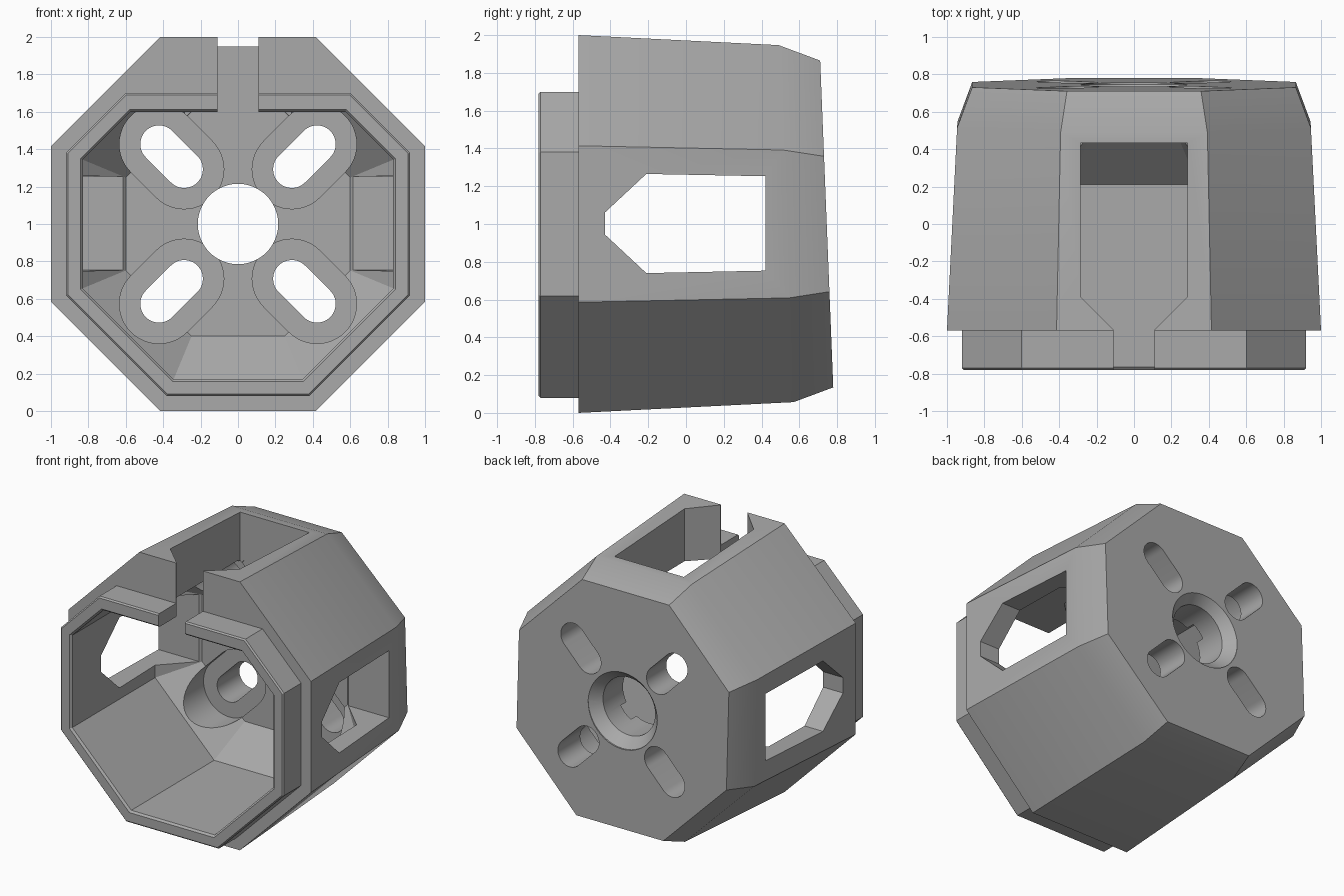
import bpy
import bmesh
import math

if "Cube" in bpy.data.objects:
    bpy.data.objects.remove(bpy.data.objects["Cube"])

R2 = math.sqrt(2)
grey = bpy.data.materials.new("plain grey")
grey.diffuse_color = (0.4, 0.4, 0.4, 1)
grey.use_nodes = True
grey.node_tree.nodes["Principled BSDF"].inputs["Base Color"].default_value = grey.diffuse_color


def loft(name, rings):
    """Closed solid through rings of matching 3D points."""
    bm = bmesh.new()
    loops = [[bm.verts.new(p) for p in ring] for ring in rings]
    n = len(loops[0])
    for a, b in zip(loops, loops[1:]):
        for i in range(n):
            bm.faces.new((a[i], a[(i + 1) % n], b[(i + 1) % n], b[i]))
    bm.faces.new(loops[0])
    bm.faces.new(loops[-1])
    bmesh.ops.recalc_face_normals(bm, faces=bm.faces)
    mesh = bpy.data.meshes.new(name)
    bm.to_mesh(mesh)
    bm.free()
    mesh.materials.append(grey)
    obj = bpy.data.objects.new(name, mesh)
    bpy.context.collection.objects.link(obj)
    return obj


def octagon(y, a, cap=9, tilt=0, taper=0):
    """Octagon of apothem a round z = 1, cut flat at cap, plane tilted."""
    pts = []
    for k in range(8):
        t = math.radians(22.5 + 45 * k)
        r = a / math.cos(math.pi / 8)
        x, z = r * math.cos(t), r * math.sin(t)
        s = 1 + taper * tilt * z / a
        x, z = x * s, z * s
        if 1 + z > cap:
            z = cap - 1
            x = math.copysign(a * R2 - z, x)
        pts.append((x, y - tilt * z, 1 + z))
    return pts


def stadium(cx, cz, half, r, y, sign=1, n=24):
    """Rounded slot outline along a diagonal (a circle when half is 0)."""
    base = math.atan2(sign, 1)
    pts = []
    for end in (1, -1):
        for i in range(n + 1 if half else n):
            t = base + (0 if end == 1 else math.pi) - math.pi / 2 + math.pi * i / n
            ox, oz = end * half * math.cos(base), end * half * math.sin(base)
            pts.append((cx + ox + r * math.cos(t), y, cz + oz + r * math.sin(t)))
    return pts


def boolean(target, tool, op):
    mod = target.modifiers.new(op.lower(), 'BOOLEAN')
    mod.operation, mod.solver, mod.object = op, 'EXACT', tool
    bpy.context.view_layer.objects.active = target
    bpy.ops.object.modifier_apply(modifier=mod.name)
    bpy.data.objects.remove(tool)


# Tapered octagonal shell with a slanted, bevelled back
housing = loft("housing", [
    octagon(-0.57, 1.0),
    octagon(0.53, 0.945, tilt=0.042, taper=0.05),
    octagon(0.745, 0.865, tilt=0.04)])

# Stepped front lip with a fine edge bevel
lip = loft("front_lip", [
    octagon(-0.4, 0.92, 1.70), octagon(-0.77, 0.92, 1.70),
    octagon(-0.78, 0.91, 1.69)])
boolean(housing, lip, 'UNION')

# Cavity, with a sloped transition to the rear wall
cavity = loft("cavity", [
    octagon(-0.80, 0.86, 1.63), octagon(-0.765, 0.83, 1.60),
    octagon(0.21, 0.83, 1.60), octagon(0.435, 0.60, 1.60)])
boolean(housing, cavity, 'DIFFERENCE')

# Top opening narrowing to a slit through the lip
half = [(0.285, 0.433), (0.285, -0.39), (0.11, -0.565), (0.11, -0.9)]
outline = half + [(-x, y) for x, y in reversed(half)]
slot = loft("top_opening", [[(x, y, z) for x, y in outline] for z in (1.5, 2.2)])
boolean(housing, slot, 'DIFFERENCE')

# Pointed side windows
window = [(-0.43, 1.06), (-0.21, 1.265), (0.42, 1.253),
          (0.42, 0.753), (-0.21, 0.74), (-0.43, 0.945)]
cut = loft("side_windows", [[(x, y, z) for y, z in window] for x in (-1.2, 1.2)])
boolean(housing, cut, 'DIFFERENCE')

# Four diagonal rear slots, each with a recess on the inside
for sx in (-1, 1):
    for sz in (-1, 1):
        c = (0.355 * sx, 1 + 0.36 * sz)
        s = sx * sz
        # upper slots lie along the slope that points to the middle's side
        d = -1 if (sx, sz) in ((-1, 1), (1, -1)) else 1
        recess = loft("slot_recess", [stadium(*c, 0.095, 0.212, y, d) for y in (0.1, 0.50)])
        boolean(housing, recess, 'DIFFERENCE')
        hole = loft("slot_hole", [stadium(*c, 0.095, 0.1, y, s) for y in (0.3, 1.0)])
        boolean(housing, hole, 'DIFFERENCE')

# Central bore, countersunk from the back
bore = loft("bore", [stadium(0, 1, 0, r, y) for r, y in
                     ((0.215, 0.3), (0.215, 0.67), (0.285, 0.745), (0.285, 1.0))])
boolean(housing, bore, 'DIFFERENCE')

bpy.ops.object.select_all(action='DESELECT')
housing.select_set(True)
bpy.context.view_layer.objects.active = housing
bpy.ops.object.shade_smooth_by_angle(angle=math.radians(20))
